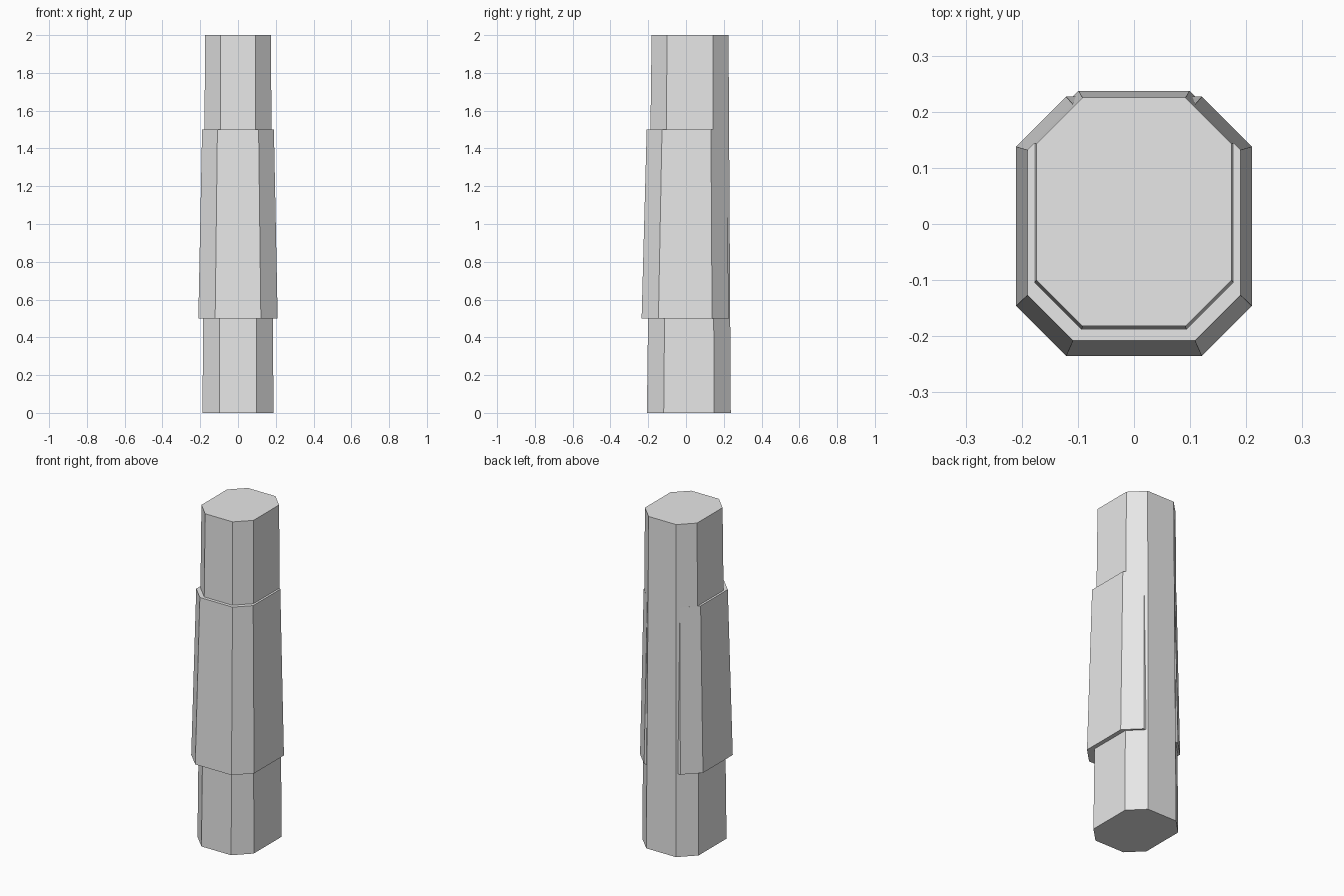
import bpy, bmesh

if "Cube" in bpy.data.objects:
    bpy.data.objects.remove(bpy.data.objects["Cube"])

grey = bpy.data.materials.new("light_grey")
grey.diffuse_color = (0.8, 0.8, 0.8, 1)
grey.use_nodes = True
grey.node_tree.nodes["Principled BSDF"].inputs["Base Color"].default_value = grey.diffuse_color


def octagon(z, half_w, front, back, cut):
    """Rectangle with chamfered corners at height z."""
    x, i = half_w, half_w - cut
    return [(i, front, z), (x, front + cut, z), (x, back - cut, z), (i, back, z),
            (-i, back, z), (-x, back - cut, z), (-x, front + cut, z), (-i, front, z)]


def tapered_prism(name, lower, upper):
    """Closed solid between two octagons."""
    bm = bmesh.new()
    a = [bm.verts.new(p) for p in lower]
    b = [bm.verts.new(p) for p in upper]
    bm.faces.new(a[::-1])
    bm.faces.new(b)
    for k in range(8):
        n = (k + 1) % 8
        bm.faces.new((a[k], a[n], b[n], b[k]))
    bmesh.ops.recalc_face_normals(bm, faces=bm.faces)
    mesh = bpy.data.meshes.new(name)
    bm.to_mesh(mesh)
    bm.free()
    mesh.materials.append(grey)
    bpy.context.collection.objects.link(bpy.data.objects.new(name, mesh))


# Full-length inner post
tapered_prism("core_post",
              octagon(0.0, 0.188, -0.207, 0.237, 0.089),
              octagon(2.0, 0.174, -0.182, 0.225, 0.082))

# Wider sleeve around the middle, its back sunk just inside the post
tapered_prism("middle_sleeve",
              octagon(0.5, 0.21, -0.235, 0.227, 0.089),
              octagon(1.5, 0.19, -0.208, 0.213, 0.081))
